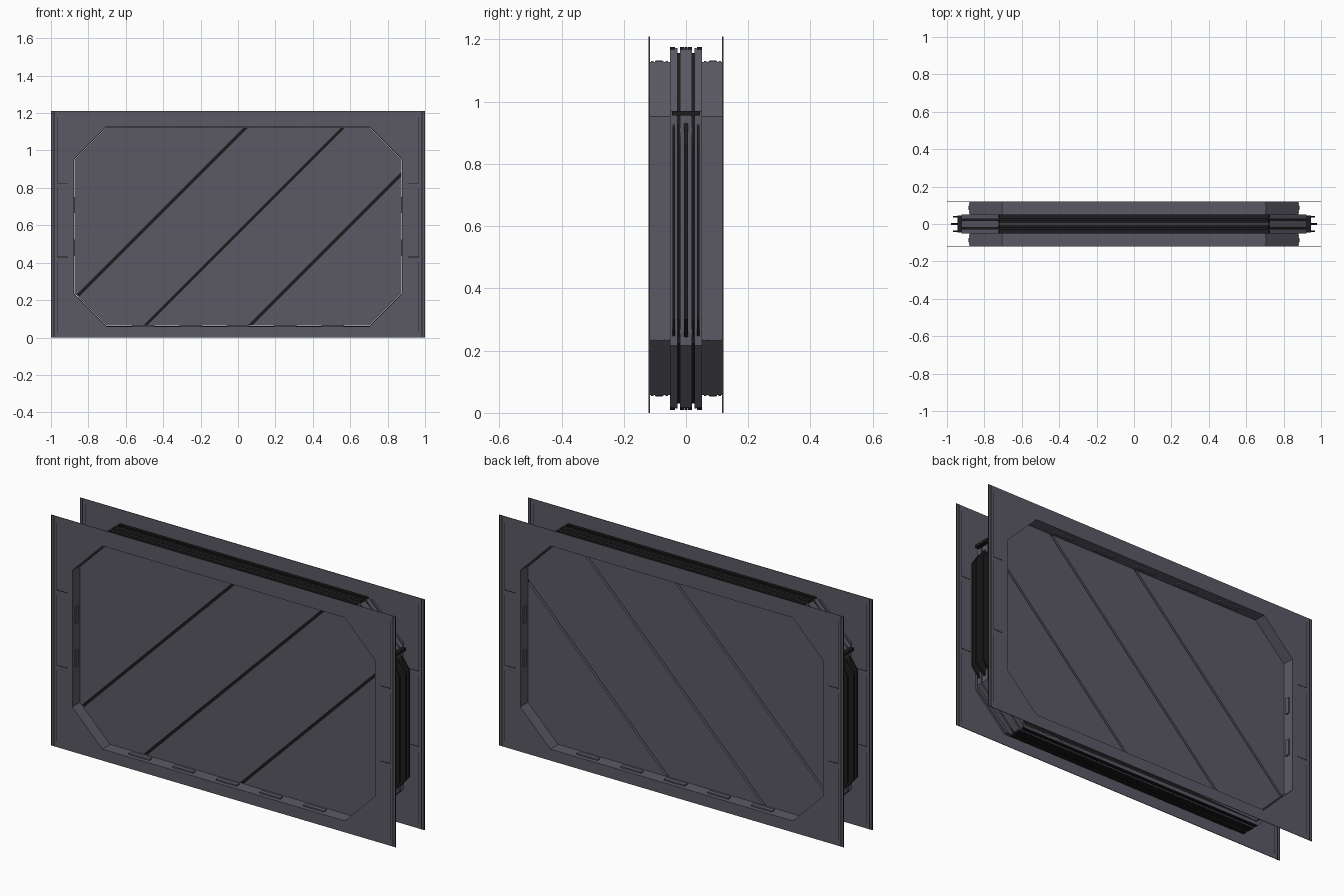
import bpy, bmesh
from mathutils import Vector

if "Cube" in bpy.data.objects:
    bpy.data.objects.remove(bpy.data.objects["Cube"])


def material(name, rgb):
    m = bpy.data.materials.new(name)
    m.use_nodes = True
    m.diffuse_color = (*rgb, 1)
    m.node_tree.nodes["Principled BSDF"].inputs["Base Color"].default_value = (*rgb, 1)
    return m


GREY = material("slate grey", (0.105, 0.102, 0.13))
DARK = material("near black", (0.012, 0.012, 0.013))

HALF_W, HEIGHT, DEPTH = 1.0, 1.21, 0.12
MID_Z = 0.593


def octagon(grow=0.0):
    """Chamfered rectangle outline in x and z, grown outward."""
    w, h, c = 0.878 + grow, 0.533 + grow, 0.175 + 0.58 * grow
    return [(-w, MID_Z - h + c), (-w + c, MID_Z - h), (w - c, MID_Z - h), (w, MID_Z - h + c),
            (w, MID_Z + h - c), (w - c, MID_Z + h), (-w + c, MID_Z + h), (-w, MID_Z + h - c)]


def finish(bm, name, mat):
    bmesh.ops.recalc_face_normals(bm, faces=bm.faces)
    mesh = bpy.data.meshes.new(name)
    bm.to_mesh(mesh)
    bm.free()
    mesh.materials.append(mat)
    obj = bpy.data.objects.new(name, mesh)
    bpy.context.collection.objects.link(obj)
    return obj


def add_prism(bm, outline, y0, y1):
    a = [bm.verts.new((x, y0, z)) for x, z in outline]
    b = [bm.verts.new((x, y1, z)) for x, z in outline]
    n = len(a)
    for i in range(n):
        j = (i + 1) % n
        bm.faces.new((a[i], a[j], b[j], b[i]))
    bm.faces.new(a)
    bm.faces.new(b[::-1])


def add_box(bm, x0, x1, y0, y1, z0, z1):
    add_prism(bm, [(x0, z0), (x1, z0), (x1, z1), (x0, z1)], y0, y1)


def add_ring(bm, outer, inner, y0, y1):
    loops = [[bm.verts.new((x, y, z)) for x, z in pts]
             for pts, y in ((outer, y0), (outer, y1), (inner, y1), (inner, y0))]
    n = len(outer)
    for k in range(4):
        p, q = loops[k], loops[(k + 1) % 4]
        for i in range(n):
            j = (i + 1) % n
            bm.faces.new((p[i], p[j], q[j], q[i]))


# Wall plates with the octagonal opening, and the lining behind each
hole = octagon()
rect = [(-1, hole[0][1]), (hole[1][0], 0), (hole[2][0], 0), (1, hole[3][1]),
        (1, hole[4][1]), (hole[5][0], HEIGHT), (hole[6][0], HEIGHT), (-1, hole[7][1])]
corners = {0: (-1, 0), 2: (1, 0), 4: (1, HEIGHT), 6: (-1, HEIGHT)}
plate_outline, plate_hole = [], []
for i in range(8):
    plate_outline.append(rect[i])
    plate_hole.append(hole[i])
    if i in corners:
        k = (i + 1) % 8
        plate_outline.append(corners[i])
        plate_hole.append(((hole[i][0] + hole[k][0]) / 2, (hole[i][1] + hole[k][1]) / 2))

for side, tag in ((-1, "front"), (1, "back")):
    bm = bmesh.new()
    add_ring(bm, plate_outline, plate_hole, side * DEPTH, side * (DEPTH - 0.003))
    finish(bm, tag + "_wall_plate", GREY)

    # Lining with raised bands on the outside
    bm = bmesh.new()
    add_ring(bm, octagon(0.002), octagon(), side * 0.118, side * 0.045)
    for y0, y1 in ((0.112, 0.104), (0.1, 0.072), (0.066, 0.058)):
        add_ring(bm, octagon(0.005), octagon(0.001), side * y0, side * y1)
    finish(bm, tag + "_opening_lining", GREY)

    # Small rectangular blocks set along the lining, inside and out
    bm = bmesh.new()
    ya, yb = side * 0.075, side * 0.098
    for i in range(-2, 3):
        x = i * 0.253
        for z in (hole[1][1], hole[5][1]):
            add_box(bm, x - 0.06, x + 0.06, ya, yb, z - 0.007, z + 0.007)
    for x in (hole[0][0], hole[3][0]):
        for z in (0.48, 0.708):
            add_box(bm, x - 0.007, x + 0.007, ya, yb, z - 0.043, z + 0.043)
    finish(bm, tag + "_lining_blocks", GREY)

    # Panel lines at the plate sides, showing on both of its faces
    bm = bmesh.new()
    y0, y1 = side * (DEPTH + 0.0006), side * (DEPTH - 0.0036)
    for s in (-1, 1):
        def line(xa, xb, za, zb):
            add_box(bm, min(s * xa, s * xb), max(s * xa, s * xb), y0, y1, za, zb)
        line(0.981, 0.987, 0, HEIGHT)
        line(0.996, 1.0, 0, HEIGHT)
        for za, zb in ((0.03, 0.405), (0.43, 0.8), (0.825, 1.18)):
            line(0.966, 0.969, za, zb)
        for z in (0.43, 0.825):
            line(0.91, 0.968, z - 0.002, z + 0.002)
    finish(bm, tag + "_panel_lines", DARK)

# Door leaf: slab cut into diagonal panels by narrow gaps
SEAMS = (1.08, 0.56, 0.0)
GAP = 0.006
normal = Vector((-1, 0, 1)).normalized()
edges = [2.0, *SEAMS, -2.0]
for n in range(4):
    bm = bmesh.new()
    add_prism(bm, octagon(-0.003), -0.06, 0.06)
    for offset, sign in ((edges[n], 1), (edges[n + 1], -1)):
        co = Vector((0, 0, offset)) - normal * GAP * sign
        geom = bm.verts[:] + bm.edges[:] + bm.faces[:]
        cut = bmesh.ops.bisect_plane(bm, geom=geom, plane_co=co, plane_no=normal * sign,
                                     clear_outer=True)
        rim = [g for g in cut["geom_cut"] if isinstance(g, bmesh.types.BMEdge)]
        if rim:
            bmesh.ops.contextual_create(bm, geom=rim)
    finish(bm, f"door_panel_{n + 1}", GREY)

bm = bmesh.new()
add_prism(bm, octagon(-0.005), -0.045, 0.045)
finish(bm, "door_core", DARK)

# Stepped housing around the leaf: dark recesses between grey bands
bm = bmesh.new()
add_ring(bm, octagon(0.03), octagon(-0.002), -0.052, 0.052)
finish(bm, "housing_recess", DARK)
bm = bmesh.new()
for y0, y1 in ((-0.052, -0.028), (-0.02, 0.02), (0.028, 0.052)):
    add_ring(bm, octagon(0.045), octagon(0.001), y0, y1)
finish(bm, "housing_bands", GREY)

# Dark ribbed rails on the top, bottom and both sides of the housing
bm = bmesh.new()
for y, t in ((-0.044, 0.008), (-0.031, 0.003), (-0.012, 0.007), (0, 0.004),
             (0.012, 0.007), (0.031, 0.003), (0.044, 0.008)):
    reach = 0.05 if t > 0.003 else 0.046
    for s in (-1, 1):
        z0, z1 = (MID_Z + s * (0.533 + d) for d in (0.02, reach))
        add_prism(bm, [(-0.74, z0), (0.74, z0), (0.72, z1), (-0.72, z1)], y - t, y + t)
finish(bm, "top_and_bottom_rails", DARK)

bm = bmesh.new()
for y, t, reach in ((-0.04, 0.004, 0.968), (-0.022, 0.004, 0.94), (0, 0.006, 0.978),
                    (0.022, 0.004, 0.94), (0.04, 0.004, 0.968)):
    for s in (-1, 1):
        add_prism(bm, [(s * 0.9, 0.22), (s * reach, 0.3), (s * reach, 0.86), (s * 0.9, 0.96)],
                  y - t, y + t)
for s in (-1, 1):
    add_box(bm, min(s * 0.9, s * 0.945), max(s * 0.9, s * 0.945), -0.045, 0.045, 0.955, 0.97)
finish(bm, "side_rails", DARK)
